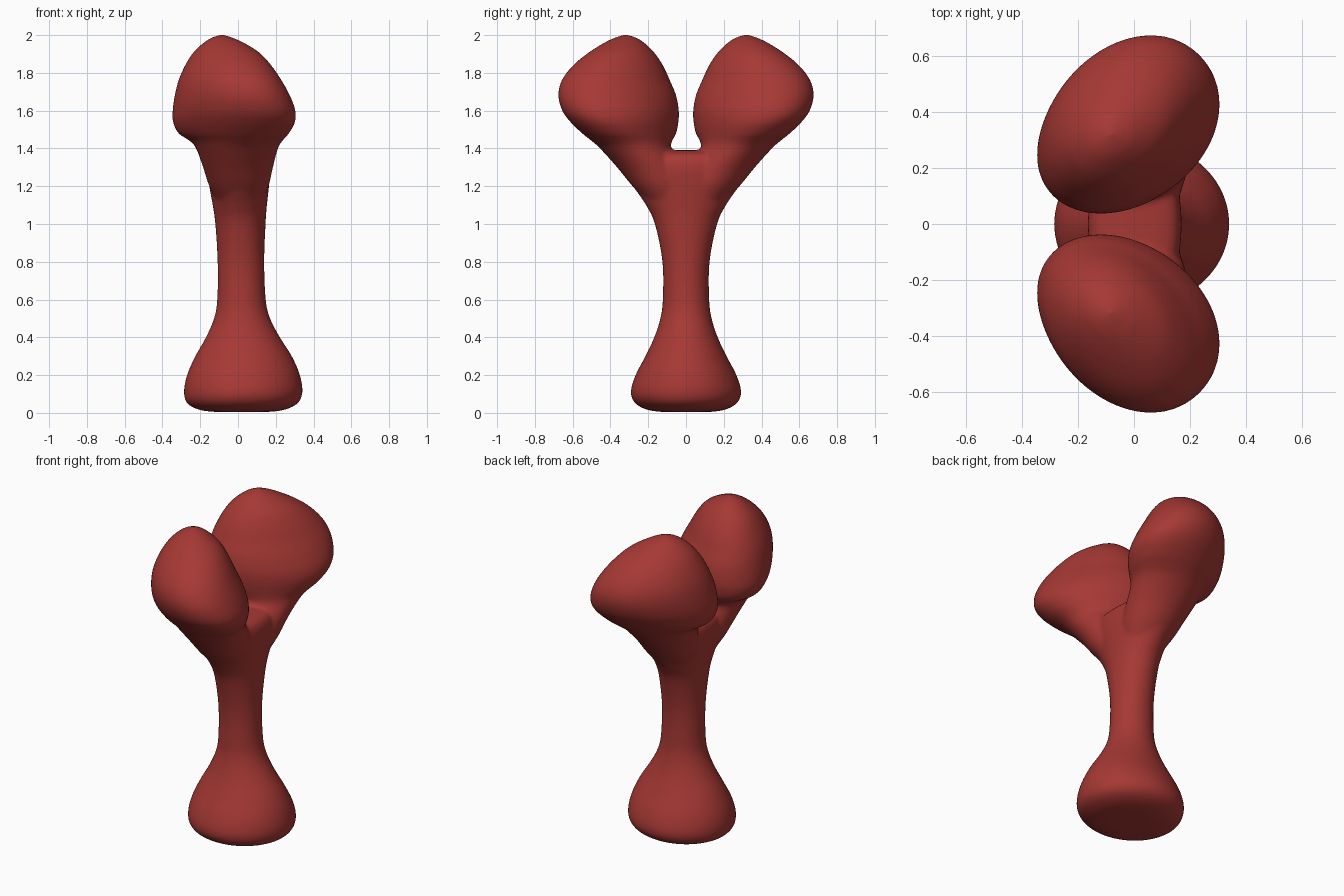
import bpy, bmesh, math

SEG = 64
STEPS = 6


def spline(rows):
    """Catmull-Rom interpolation through rows of ring parameters."""
    out = []
    for i in range(len(rows) - 1):
        p0, p1 = rows[max(i - 1, 0)], rows[i]
        p2, p3 = rows[i + 1], rows[min(i + 2, len(rows) - 1)]
        for s in range(STEPS):
            t = s / STEPS
            out.append([0.5 * (2 * b + (c - a) * t + (2 * a - 5 * b + 4 * c - d) * t * t
                               + (3 * b - a - 3 * c + d) * t ** 3)
                        for a, b, c, d in zip(p0, p1, p2, p3)])
    out.append(list(rows[-1]))
    return out


def loft(bm, rows, side=1):
    """Closed skin over skewed ellipses: z, x min, x max, y min, y max, skew."""
    rings = []
    for z, x0, x1, y0, y1, skew in spline(rows):
        ph = math.asin(skew)
        ring = []
        for k in range(SEG):
            a = 2 * math.pi * k / SEG
            x = (x0 + x1) / 2 + (x1 - x0) / 2 * math.cos(a)
            y = (y0 + y1) / 2 + (y1 - y0) / 2 * math.sin(a + ph)
            ring.append(bm.verts.new((x, y * side, z)))
        rings.append(ring)
    for r, q in zip(rings, rings[1:]):
        for k in range(SEG):
            n = (k + 1) % SEG
            bm.faces.new((r[k], r[n], q[n], q[k]))
    bm.faces.new(rings[0][::-1])
    bm.faces.new(rings[-1])


# Foot, shaft and web between the branches: z, x min, x max, half width in y
trunk = [(0.004, -0.10, 0.14, 0.11), (0.015, -0.20, 0.24, 0.20), (0.05, -0.268, 0.315, 0.268),
         (0.11, -0.286, 0.341, 0.292), (0.2, -0.27, 0.328, 0.267), (0.3, -0.226, 0.285, 0.215),
         (0.4, -0.17, 0.222, 0.168), (0.5, -0.127, 0.17, 0.136), (0.6, -0.11, 0.147, 0.123),
         (0.8, -0.108, 0.139, 0.125), (1.0, -0.12, 0.146, 0.165), (1.1, -0.134, 0.153, 0.212),
         (1.2, -0.152, 0.164, 0.28), (1.3, -0.165, 0.17, 0.345), (1.36, -0.145, 0.15, 0.34),
         (1.385, -0.09, 0.095, 0.32), (1.392, -0.02, 0.02, 0.3)]

# Branch with its egg-shaped knob
branch = [(1.1, -0.10, 0.12, -0.02, 0.19, 0), (1.2, -0.152, 0.162, -0.02, 0.283, 0),
          (1.3, -0.185, 0.185, 0.02, 0.365, 0), (1.4, -0.222, 0.212, 0.077, 0.455, 0.08),
          (1.44, -0.255, 0.235, 0.073, 0.50, 0.18), (1.48, -0.315, 0.27, 0.052, 0.55, 0.27),
          (1.54, -0.344, 0.302, 0.04, 0.612, 0.3), (1.6, -0.346, 0.304, 0.038, 0.655, 0.3),
          (1.68, -0.335, 0.275, 0.052, 0.676, 0.3), (1.76, -0.315, 0.231, 0.085, 0.658, 0.3),
          (1.84, -0.28, 0.176, 0.122, 0.598, 0.28), (1.91, -0.235, 0.11, 0.17, 0.512, 0.25),
          (1.965, -0.175, 0.02, 0.228, 0.423, 0.2), (1.99, -0.13, -0.04, 0.273, 0.366, 0.1),
          (2.003, -0.09, -0.08, 0.316, 0.326, 0)]

bm = bmesh.new()
loft(bm, [(z, a, b, -h, h, 0) for z, a, b, h in trunk])
for side in (1, -1):
    loft(bm, branch, side)
bmesh.ops.recalc_face_normals(bm, faces=bm.faces)
mesh = bpy.data.meshes.new("forked_bone")
bm.to_mesh(mesh)
bm.free()
bone = bpy.data.objects.new("forked_bone", mesh)
bpy.context.collection.objects.link(bone)

# Fuse into one skin and soften the joins
fuse = bone.modifiers.new("fuse", 'REMESH')
fuse.mode = 'VOXEL'
fuse.voxel_size = 0.011
fuse.use_smooth_shade = True
soften = bone.modifiers.new("soften", 'SMOOTH')
soften.factor = 0.5
soften.iterations = 6
for p in mesh.polygons:
    p.use_smooth = True

# Dull red
red = bpy.data.materials.new("dull_red")
red.diffuse_color = (0.38, 0.04, 0.034, 1)
mesh.materials.append(red)
